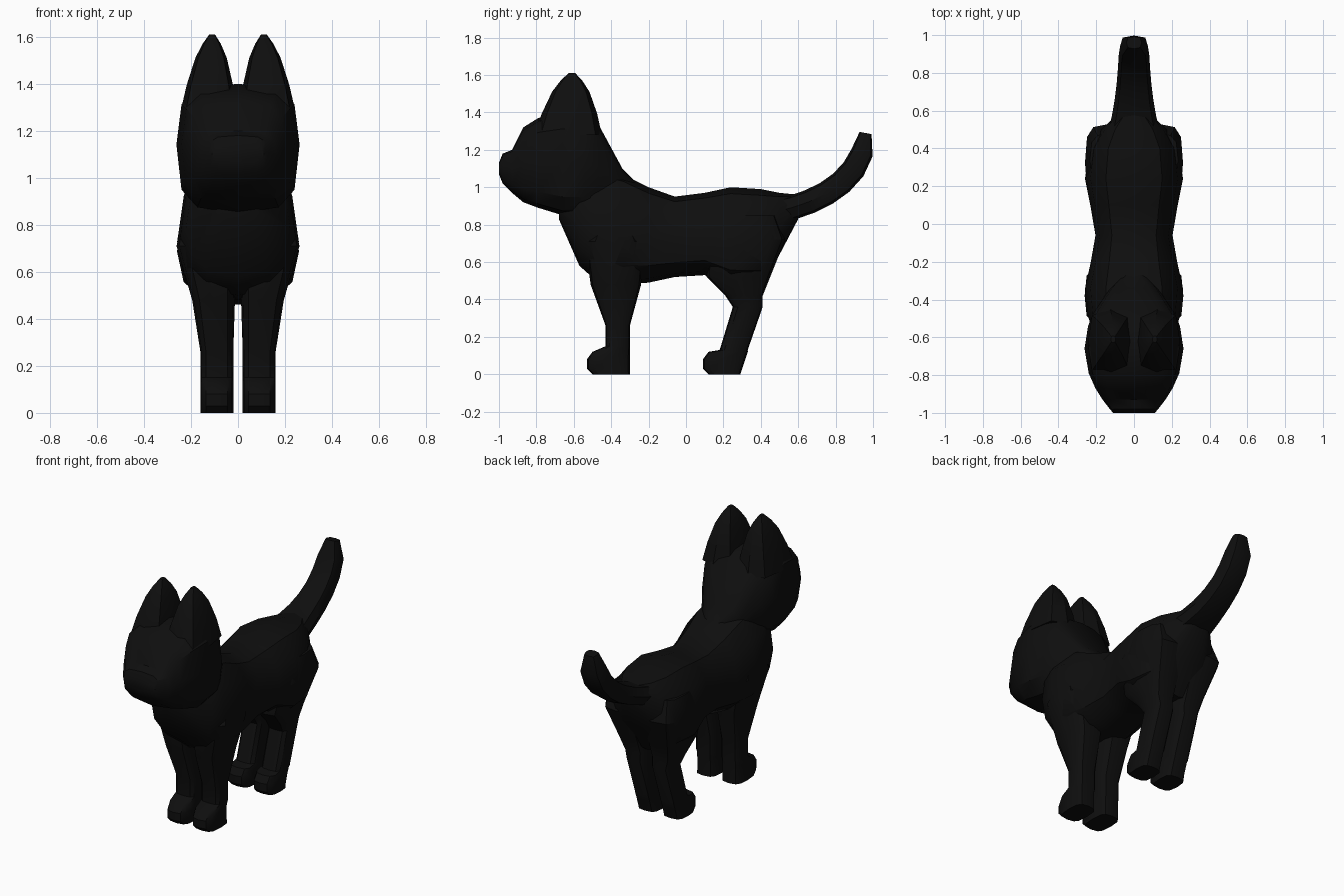
import bpy, bmesh, math
from mathutils import Vector
from mathutils.geometry import interpolate_bezier

cube = bpy.data.objects.get("Cube")
if cube:
    bpy.data.objects.remove(cube, do_unlink=True)

BLACK = (.0045, .0045, .0045, 1)
fur = bpy.data.materials.new("black fur")
fur.use_nodes = True
fur.diffuse_color = BLACK
shader = fur.node_tree.nodes["Principled BSDF"]
shader.inputs["Base Color"].default_value = BLACK
shader.inputs["Roughness"].default_value = .9


def soften(value, power):
    """Raise the size of a value to a power and keep its sign."""
    return math.copysign(abs(value) ** power, value)


def loft(name, sections, sides=12, power=.6, widest=.5, mirror=False):
    """Skin rounded cross-sections, each spanning two points and two x limits."""
    bm = bmesh.new()
    loops = []
    for start, end, inner, outer in sections:
        start, end = Vector((0, *start)), Vector((0, *end))
        centre = start.lerp(end, widest)
        loop = []
        for i in range(sides):
            angle = math.tau * i / sides
            across = soften(math.cos(angle), power)
            along = soften(math.sin(angle), power)
            point = centre.lerp(end if along > 0 else start, abs(along))
            point.x = (inner + outer + across * (outer - inner)) / 2
            loop.append(bm.verts.new(point))
        loops.append(loop)

    # Bridge neighbouring sections and close both ends
    for low, high in zip(loops, loops[1:]):
        for i in range(sides):
            j = (i + 1) % sides
            bm.faces.new((low[i], low[j], high[j], high[i]))
    bm.faces.new(loops[0])
    bm.faces.new(loops[-1])
    bmesh.ops.recalc_face_normals(bm, faces=bm.faces)

    mesh = bpy.data.meshes.new(name)
    bm.to_mesh(mesh)
    bm.free()
    mesh.materials.append(fur)
    part = bpy.data.objects.new(name, mesh)
    bpy.context.collection.objects.link(part)
    if mirror:
        part.modifiers.new("mirror", 'MIRROR')
    bpy.ops.object.select_all(action='DESELECT')
    part.select_set(True)
    bpy.context.view_layer.objects.active = part
    bpy.ops.object.shade_smooth_by_angle(angle=math.radians(35))


def upright(profile, width_rule):
    """Turn a side profile of (y, bottom, top) into vertical sections."""
    sections = []
    for y, bottom, top in profile:
        half = width_rule(y, top - bottom)
        sections.append(((y, bottom), (y, top), -half, half))
    return sections


def torso_width(y, height):
    """Full at shoulders and hips, pinched at the waist, tapered at the ends."""
    wave = math.cos(math.tau * (y + .37) / .63)
    return (.232 + .028 * wave) * min(1, height / .4)


def head_width(y, height):
    """Widest at the cheeks, narrowing to muzzle and nape."""
    return .262 * (1 - 5 * (y + .66) ** 2)


def leg(name, toe, heel, lean, upper):
    """Build a pair of legs from a shared paw and rows of (z, front, back)."""
    paw = [(z, toe + inset, heel + lean * z)
           for z, inset in ((0, .03), (.03, 0), (.08, 0), (.12, .03))]
    sections = []
    for z, front, back in paw + upper:
        flare = min(max(z - .36, 0), .35) * .29
        outer = .16 + flare - max(z - .71, 0) * .2
        sections.append(((front, z), (back, z), .02 - flare / 5, outer))
    loft(name, sections, mirror=True)


# Torso from chest to rump
loft("torso", upright([
    (-.68, .83, 1), (-.57, .58, 1.08), (-.48, .5, 1.1), (-.34, .48, 1.07),
    (-.2, .49, 1), (-.06, .52, .95), (.1, .53, .97), (.24, .46, 1),
    (.4, .46, .99), (.5, .64, .97), (.6, .83, .96),
], torso_width), power=.8, widest=.42)

# Head from muzzle to nape
loft("head", upright([
    (-1, 1.07, 1.13), (-.98, 1.02, 1.18), (-.93, .97, 1.2), (-.87, .92, 1.32),
    (-.79, .89, 1.37), (-.66, .85, 1.4), (-.54, .85, 1.38), (-.47, .85, 1.34),
    (-.34, .9, 1.1), (-.24, .9, 1),
], head_width), widest=.53)

# Ears tapering to blunt tips
ears = []
for t in (0, .35, .7, .88, 1):
    taper = 1 - t / 2 - .4 * t ** 4
    z = 1.28 + .33 * t
    middle, depth = .02 * t - .63, .18 * taper
    centre, half = .125 - .015 * t, .12 * taper
    ears.append(((middle - depth, z), (middle + depth, z),
                 centre - half, centre + half))
loft("ears", ears, sides=8, mirror=True)

# Straight front legs rising into the shoulders
leg("front_legs", -.53, -.3, 0, [
    (.15, -.43, -.3), (.26, -.43, -.3), (.48, -.51, -.24),
    (.71, -.54, -.22), (.85, -.46, -.3)])

# Leaning hind legs rising into the thighs
leg("hind_legs", .09, .29, .34, [
    (.13, .18, .33), (.36, .25, .41), (.42, .21, .41),
    (.52, .11, .45), (.72, .12, .53), (.85, .2, .48)])

# Tail swept along a curve, broad at the rump
path = interpolate_bezier((.48, .87), (.68, .91), (.95, 1.02), (.96, 1.29), 8)
tail = []
for i, point in enumerate(path):
    t = i / (len(path) - 1)
    along = path[min(i + 1, len(path) - 1)] - path[max(i - 1, 0)]
    normal = Vector((-along.y, along.x)).normalized()
    taper = 1 - t ** 12 / 2
    offset = normal * .065 * taper
    half = (.08 + .06 * (1 - t) ** 3) * taper
    tail.append((point - offset, point + offset, -half, half))
loft("tail", tail, sides=8)
